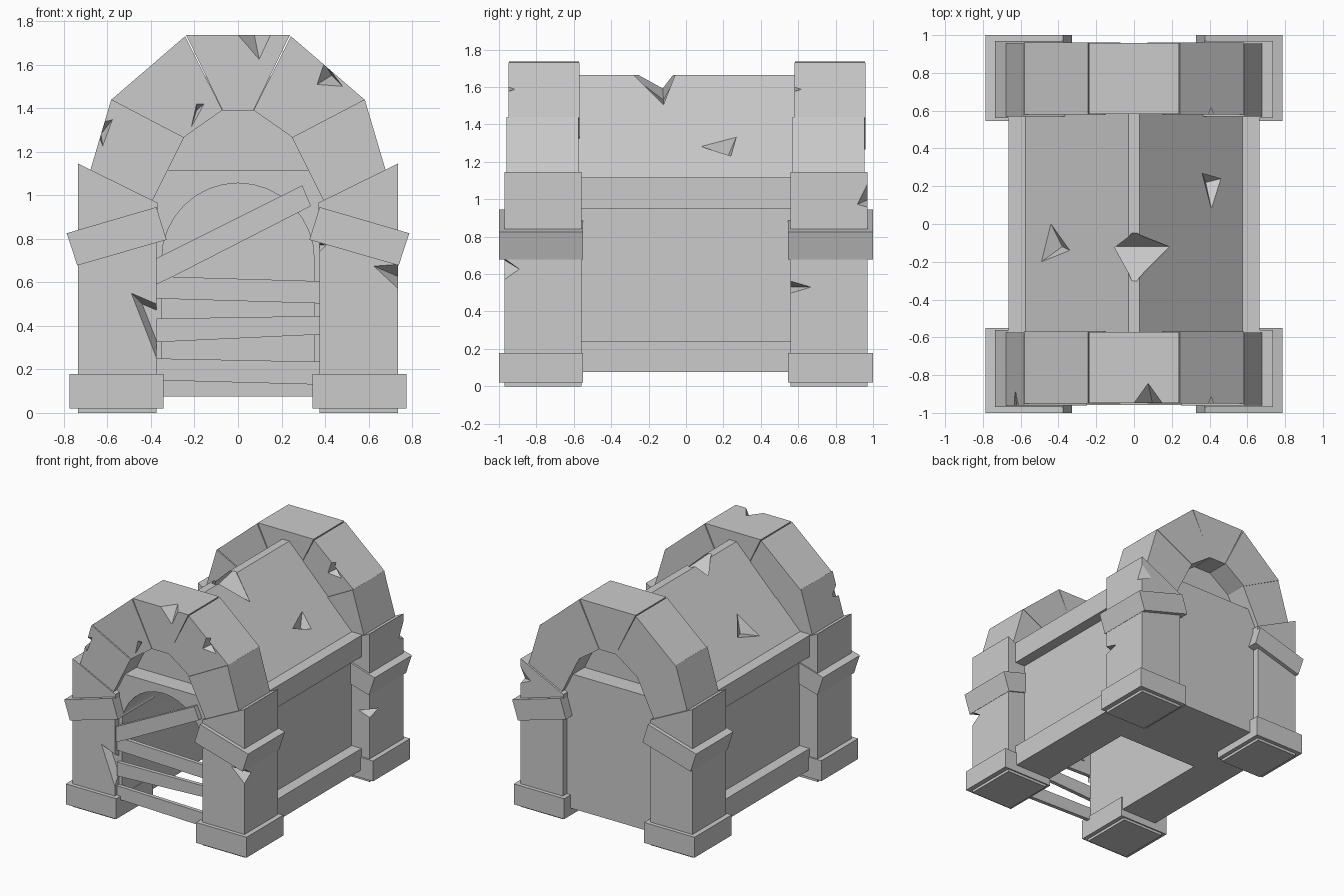
import bpy, bmesh, math

if "Cube" in bpy.data.objects:
    bpy.data.objects.remove(bpy.data.objects["Cube"])


def add_mesh(name, bm):
    bmesh.ops.recalc_face_normals(bm, faces=bm.faces)
    me = bpy.data.meshes.new(name)
    bm.to_mesh(me)
    bm.free()
    ob = bpy.data.objects.new(name, me)
    bpy.context.collection.objects.link(ob)
    return ob


def prism(name, profile, y0, y1):
    """Extrude an (x, z) outline from y0 to y1."""
    bm = bmesh.new()
    face = bm.faces.new([bm.verts.new((x, y0, z)) for x, z in profile])
    out = bmesh.ops.extrude_face_region(bm, geom=[face])
    moved = [g for g in out["geom"] if isinstance(g, bmesh.types.BMVert)]
    bmesh.ops.translate(bm, verts=moved, vec=(0, y1 - y0, 0))
    return add_mesh(name, bm)


def rect(x0, x1, z0, z1):
    return [(x0, z0), (x1, z0), (x1, z1), (x0, z1)]


def subtract(ob, cutter):
    cutter.hide_render = True
    mod = ob.modifiers.new("cut", 'BOOLEAN')
    mod.operation, mod.solver, mod.object = 'DIFFERENCE', 'EXACT', cutter
    bpy.context.view_layer.objects.active = ob
    bpy.ops.object.modifier_apply(modifier=mod.name)
    bpy.data.objects.remove(cutter, do_unlink=True)


def chip(ob, *points):
    """Knock a faceted chip out of a stone: the hull of a few points."""
    bm = bmesh.new()
    for p in points:
        bm.verts.new(p)
    bmesh.ops.convex_hull(bm, input=bm.verts)
    subtract(ob, add_mesh("chip_cutter", bm))


# Hall with plinth and eave bands
half = [(.665, .075), (.665, .24), (.58, .24), (.58, .95), (.665, .95), (.665, 1.115)]
hall = prism("hall_walls", half + [(-x, z) for x, z in reversed(half)], -.92, .92)

# Arched doorway recess, open through the floor
door = [(.35, -.1)]
for i in range(17):
    a = math.pi * i / 16
    door.append((.35 * math.cos(a), .705 + .35 * math.sin(a)))
door.append((-.35, -.1))
subtract(hall, prism("door_cutter", door, -1.1, .27))

# Gabled roof with a narrow flat ridge
roof = prism("roof", [(-.575, 1.115), (.575, 1.115), (.03, 1.665), (-.03, 1.665)], -.78, .78)
chip(roof, (-.12, -.12, 1.53), (.19, -.12, 1.50), (0, -.32, 1.68), (0, -.04, 1.68), (0, -.15, 1.95))
chip(roof, (.36, .27, 1.334), (.46, .24, 1.231), (.41, .08, 1.282), (.38, .22, 1.22), (.6, .2, 1.48))
chip(roof, (-.44, 0, 1.251), (-.34, -.14, 1.352), (-.49, -.2, 1.201), (-.38, -.12, 1.22), (-.6, -.1, 1.48))

# Two stone arches, front and back
stones = {}
for end, dy in (("front", 0), ("back", 1.53)):
    for side, s in (("left", -1), ("right", 1)):
        def stone(part, pts, y0, y1):
            name = f"{end}_{side}_{part}"
            stones[name] = prism(name, [(s * x, z) for x, z in pts], y0 + dy, y1 + dy)
        stone("pillar", rect(.375, .735, 0, .84), -.97, -.56)
        # Base and band reach a little further out at the outer ends
        o = -.005 if end == "back" else 0
        stone("base", rect(.342, .773, .02, .178), -1 + .02 * (dy > 0) + o, -.55 + .02 * (dy > 0))
        stone("band", [(.375, .945), (.787, .825), (.738, .677), (.328, .795)],
              -1 + .015 * (dy > 0), -.55 + .02 * (dy > 0))
        stone("springer", [(.37, .83), (.735, .83), (.735, 1.145), (.37, .965)], -.97, -.56)
        stone("lower_voussoir", [(.395, .97), (.678, 1.115), (.582, 1.44), (.248, 1.265)], -.96, -.575)
        stone("upper_voussoir", [(.25, 1.265), (.583, 1.437), (.545, 1.47), (.243, 1.73), (.072, 1.39)], -.95, -.57)
    name = f"{end}_keystone"
    stones[name] = prism(name, [(-.07, 1.388), (.07, 1.388), (.238, 1.735), (-.238, 1.735)], -.947 + dy, -.573 + dy)

# Chips in the arch stones
chip(stones["front_keystone"], (-.03, -.96, 1.76), (.17, -.96, 1.76), (.1, -.96, 1.61), (.07, -.82, 1.76))
for end, dy in (("front", 0), ("back", 1.53)):
    chip(stones[end + "_right_upper_voussoir"], (.35, -.97 + dy, 1.50), (.39, -.97 + dy, 1.62),
         (.49, -.97 + dy, 1.49), (.43, -.85 + dy, 1.55))
    chip(stones[end + "_left_upper_voussoir"], (-.19, -.951 + dy, 1.42), (-.215, -.951 + dy, 1.31),
         (-.155, -.951 + dy, 1.42), (-.19, -.91 + dy, 1.39), (-.19, -1.0 + dy, 1.39))
chip(stones["front_left_lower_voussoir"], (-.57, -.97, 1.355), (-.66, -.97, 1.33), (-.62, -.97, 1.22), (-.63, -.88, 1.28))
chip(stones["front_left_pillar"], (-.5, -.98, .56), (-.36, -.98, .5), (-.36, -.98, .2), (-.36, -.84, .42))
chip(stones["front_right_pillar"], (.61, -.98, .68), (.75, -.98, .69), (.75, -.98, .55), (.75, -.88, .62))
chip(stones["front_right_pillar"], (.36, -.98, .79), (.41, -.98, .77), (.36, -.98, .72), (.36, -.9, .77))
chip(stones["back_right_springer"], (.745, .98, 1.11), (.745, .91, .97), (.745, .98, .95), (.63, .98, 1.0))
chip(stones["back_right_pillar"], (.745, .545, .49), (.745, .68, .53), (.745, .545, .57), (.63, .545, .53))

# Boards nailed across the doorway
boards = [
    [(-.375, .15), (.375, .13), (.375, .235), (-.375, .25)],
    [(-.375, .325), (.375, .36), (.375, .445), (-.375, .433)],
    [(-.375, .525), (.375, .503), (.375, .605), (-.375, .627)],
    [(-.375, .59), (-.3, .625), (.335, .95), (.295, 1.045), (-.375, .71)],
]
for i, b in enumerate(boards):
    lift = .012 if i == 3 else 0
    prism("diagonal_board" if i == 3 else f"board_{i + 1}", b, -.945 - lift, -.915)
